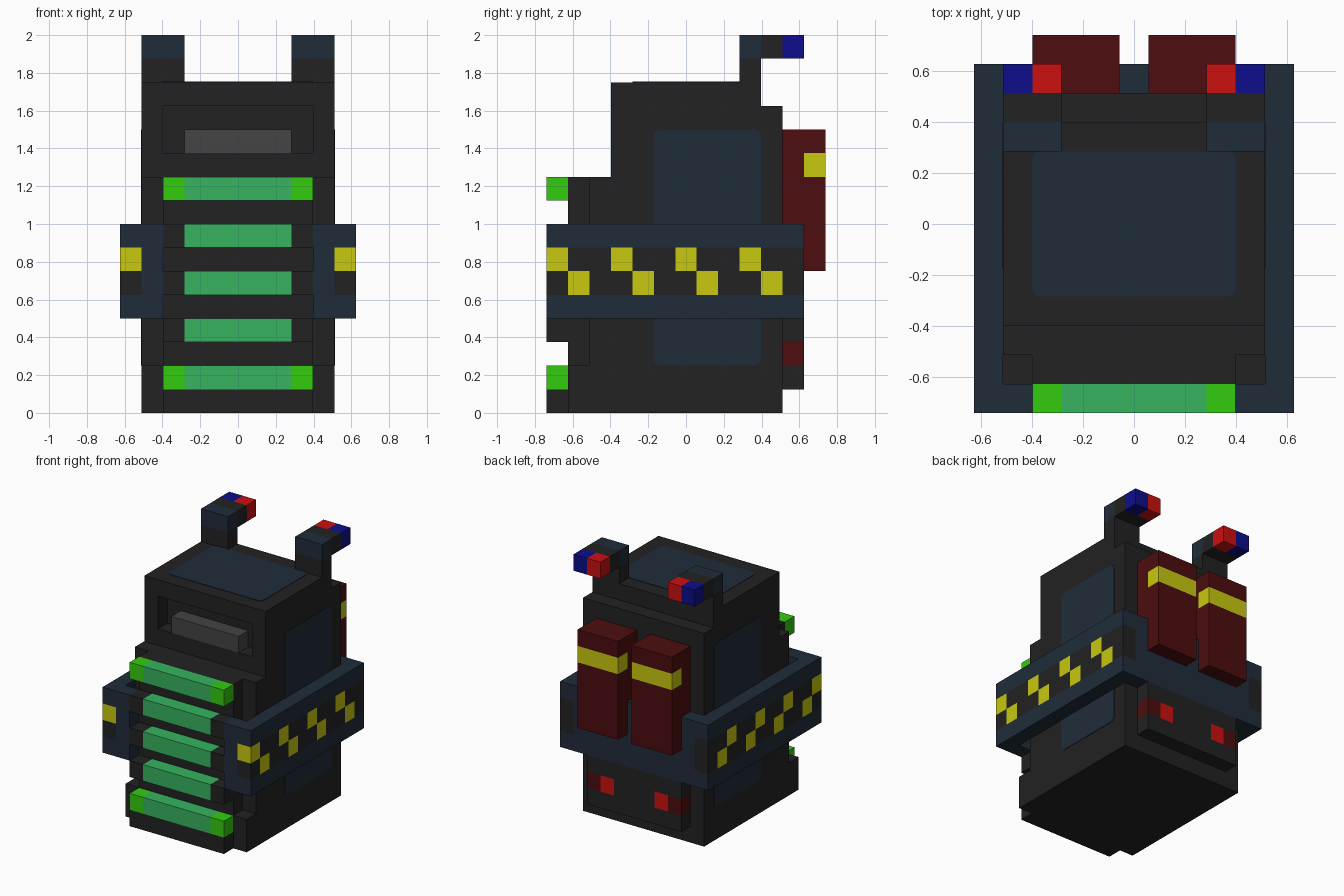
import bpy, bmesh, math
from mathutils import Vector

if "Cube" in bpy.data.objects:
    bpy.data.objects.remove(bpy.data.objects["Cube"])

U, H = 0.11364, 0.125          # horizontal and vertical cell size

COLOURS = {
    "charcoal": (0.016, 0.016, 0.016),
    "navy": (0.0144, 0.0252, 0.0423),
    "green": (0.037, 0.456, 0.117),
    "lime": (0.033, 0.604, 0.005),
    "yellow": (0.578, 0.578, 0.005),
    "dark_red": (0.075, 0.004, 0.0048),
    "red": (0.604, 0.005, 0.005),
    "blue": (0.004, 0.004, 0.262),
    "grey": (0.058, 0.058, 0.058),
}
MATS = {}
for key, c in COLOURS.items():
    MATS[key] = bpy.data.materials.new(key)
    MATS[key].diffuse_color = (*c, 1)


def finish(name, bm, paint):
    """Colour faces (one name, or a rule of centre and normal), scale cells to size."""
    bmesh.ops.recalc_face_normals(bm, faces=bm.faces)
    me = bpy.data.meshes.new(name)
    used = []
    for f in bm.faces:
        col = paint if isinstance(paint, str) else paint(f.calc_center_median(), f.normal)
        if col not in used:
            used.append(col)
        f.material_index = used.index(col)
    for col in used:
        me.materials.append(MATS[col])
    bmesh.ops.scale(bm, vec=(U, U, H), verts=bm.verts)
    bm.to_mesh(me)
    bm.free()
    ob = bpy.data.objects.new(name, me)
    bpy.context.collection.objects.link(ob)
    return ob


def block(name, x, y, z, paint):
    """Box between cell limits; cut into cells when painted by a rule."""
    bm = bmesh.new()
    bmesh.ops.create_cube(bm, size=1)
    for v in bm.verts:
        v.co = Vector([lo if c < 0 else hi for c, (lo, hi) in zip(v.co, (x, y, z))])
    if callable(paint):
        for axis, (lo, hi) in enumerate((x, y, z)):
            for i in range(1, round(hi - lo)):
                co, no = Vector(), Vector()
                co[axis], no[axis] = lo + i, 1
                bmesh.ops.bisect_plane(bm, geom=bm.verts[:] + bm.edges[:] + bm.faces[:],
                                       plane_co=co, plane_no=no)
    return finish(name, bm, paint)


def pair(name, x, y, z, paint):
    """Matching blocks on both sides."""
    block("right_" + name, x, y, z, paint)
    block("left_" + name, (-x[1], -x[0]), y, z, paint)


def extrude(name, ring, offset, paint):
    bm = bmesh.new()
    face = bm.faces.new([bm.verts.new(p) for p in ring])
    geo = bmesh.ops.extrude_face_region(bm, geom=[face])["geom"]
    bmesh.ops.translate(bm, vec=offset,
                        verts=[g for g in geo if isinstance(g, bmesh.types.BMVert)])
    return finish(name, bm, paint)


def rounded(a0, a1, b0, b1, r=0.3):
    """Rectangle outline with rounded corners."""
    pts = []
    for k, (a, b) in enumerate(((a1 - r, b1 - r), (a0 + r, b1 - r),
                                (a0 + r, b0 + r), (a1 - r, b0 + r))):
        for s in range(4):
            t = (k + s / 3) * math.pi / 2
            pts.append((a + r * math.cos(t), b + r * math.sin(t)))
    return pts


# Body: stepped side profile
profile = [(-4.5, 0), (4.5, 0), (4.5, 13), (3.5, 13), (3.5, 14),
           (-3.5, 14), (-3.5, 10), (-4.5, 10)]
body = extrude("body", [(-4.5, y, z) for y, z in profile], (9, 0, 0), "charcoal")

# Visor recess and visor
cutter = block("visor_cutter", (-3.5, 3.5), (-4, -2.5), (11, 13), "charcoal")
cutter.hide_render = True
cutter.hide_viewport = True
cut = body.modifiers.new("visor_recess", 'BOOLEAN')
cut.operation, cut.solver, cut.object = 'DIFFERENCE', 'EXACT', cutter
block("visor", (-2.5, 2.5), (-3.5, -2.5), (11, 12), "grey")

# Inlaid panels on the top and sides
T = 0.03
extrude("top_panel", [(a, b, 14) for a, b in rounded(-3.5, 3.5, -2.5, 2.5)],
        (0, 0, T), "navy")
for side, s in (("right", 1), ("left", -1)):
    extrude(side + "_panel", [(4.5 * s, a, b) for a, b in rounded(-1.5, 3.5, 2, 12)],
            (T * s, 0, 0), "navy")

# Chest with its base lip and feet
block("chest", (-3.5, 3.5), (-5.5, -4.5), (0, 10), "charcoal")
block("base_lip", (-3.5, 3.5), (-6.5, -5.5), (0, 1), "charcoal")
pair("foot", (3.5, 4.5), (-5.5, -4.5), (0, 2), "charcoal")

# Glowing chest bars; top and bottom bars have lime ends
for i, z in enumerate((1, 3, 5, 7, 9)):
    end = "lime" if z in (1, 9) else "charcoal"
    block(f"chest_bar_{i + 1}", (-3.5, 3.5), (-6.5, -5.5), (z, z + 1),
          lambda c, n, end=end: end if abs(c.x) > 2.5 else "green")


# Belt with chequered sides
def belt_paint(c, n):
    if not 5 < c.z < 7 or n.x * c.x < -0.5:
        return "navy"
    if n.y < -0.5:
        return "yellow" if c.z > 6 else "charcoal"
    if n.y > 0.5:
        return "charcoal"
    lit = 0 if c.z > 6 else 1
    return "yellow" if int(c.y + 6.5) % 3 == lit else "charcoal"


pair("belt_side", (4.5, 5.5), (-6.5, 5.5), (4, 8), belt_paint)
pair("belt_front", (3.5, 4.5), (-6.5, -5.5), (4, 8), "navy")
block("belt_back", (-4.5, 4.5), (4.5, 5.5), (4, 8), "navy")

# Back tanks with a yellow stripe
pair("tank", (0.5, 3.5), (4.5, 6.5), (6, 12),
     lambda c, n: "yellow" if 10 < c.z < 11 and c.y > 5.5 else "dark_red")


# Rear bumper with tail lights
def bumper_paint(c, n):
    if 2 < c.z < 3 and abs(c.x) > 1.5:
        return "dark_red" if abs(c.x) > 2.5 else "red"
    return "charcoal"


block("rear_bumper", (-3.5, 3.5), (4.5, 5.5), (1, 4), bumper_paint)


# Antennae: post, bent arm and two-colour tip
def arm_paint(c, n):
    if c.y < 3.5:
        return "navy"
    if c.y < 4.5:
        return "charcoal"
    return "blue" if abs(c.x) > 3.5 else "red"


pair("antenna_post", (2.5, 4.5), (2.5, 3.5), (14, 15), "charcoal")
pair("antenna_arm", (2.5, 4.5), (2.5, 5.5), (15, 16), arm_paint)

for m in bpy.data.materials:
    if m.users and not m.is_grease_pencil:
        m.use_nodes = True
        m.node_tree.nodes["Principled BSDF"].inputs["Base Color"].default_value = m.diffuse_color
